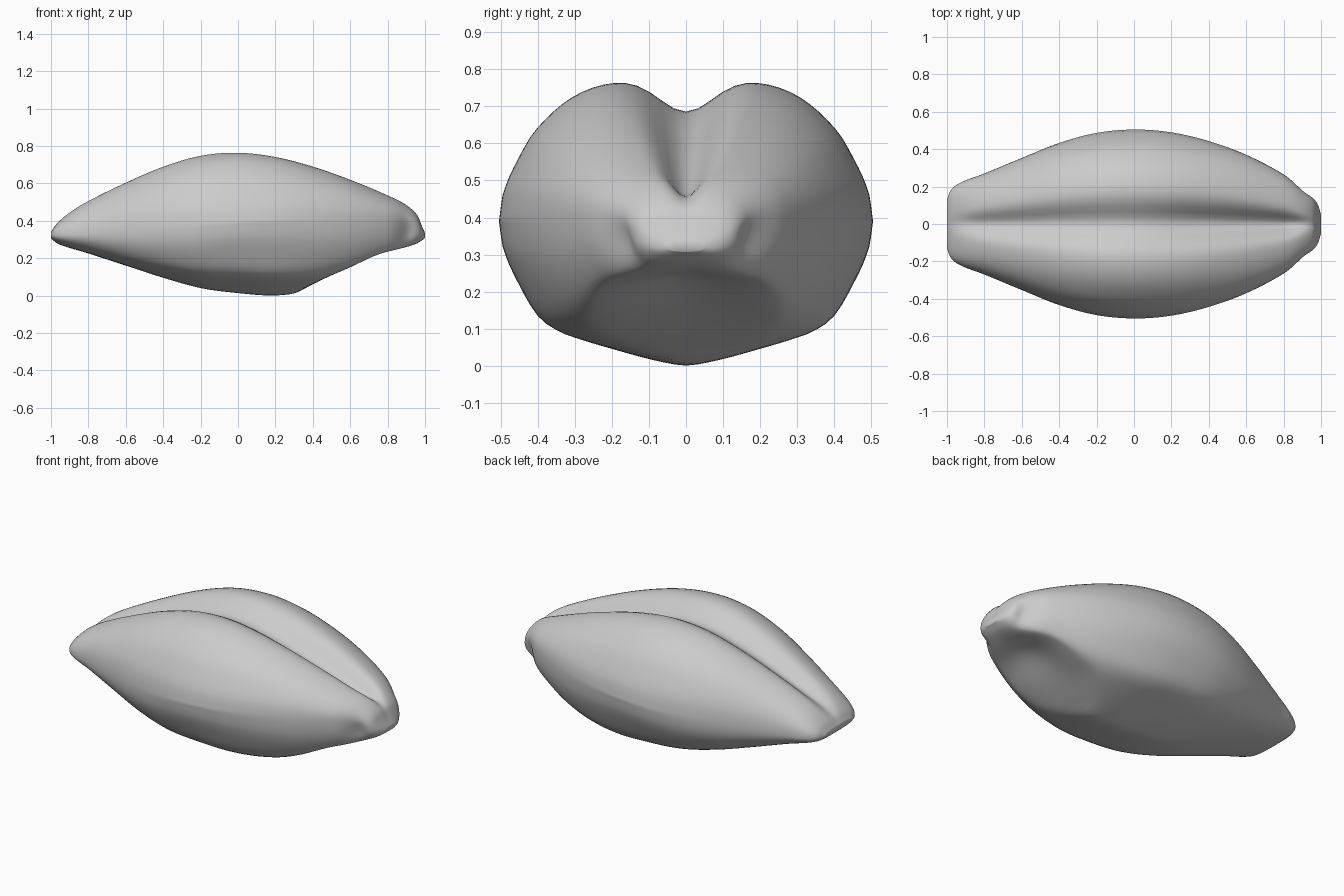
import bpy, bmesh, math

if "Cube" in bpy.data.objects:
    bpy.data.objects.remove(bpy.data.objects["Cube"], do_unlink=True)


def curve(knots):
    """Return a smooth function through (position, value) knots."""
    def value(x):
        last = len(knots) - 1
        i = 0
        while i < last - 1 and x > knots[i + 1][0]:
            i += 1

        def slope(k):
            a, b = knots[max(k - 1, 0)], knots[min(k + 1, last)]
            return (b[1] - a[1]) / (b[0] - a[0])

        (xa, va), (xb, vb) = knots[i], knots[i + 1]
        span = xb - xa
        t = (x - xa) / span
        return ((1 + 2 * t) * (1 - t) ** 2 * va + t * (1 - t) ** 2 * span * slope(i)
                + t * t * (3 - 2 * t) * vb + t * t * (t - 1) * span * slope(i + 1))
    return value


def bump(x, centre, radius):
    return math.exp(-((x - centre) / radius) ** 2)


def soft_max(a, b, softness):
    return (a + b + math.hypot(a - b, softness)) / 2


# Outlines along the length of the grain
half_width = curve([(-1, .13), (-.98, .18), (-.93, .22), (-.8, .27), (-.6, .353), (-.4, .433),
                    (-.2, .487), (0, .505), (.2, .49), (.4, .443), (.6, .37), (.8, .265),
                    (.9, .185), (.955, .145), (.985, .1), (1, .05)])
top = curve([(-1, .34), (-.97, .385), (-.9, .447), (-.8, .51), (-.6, .61), (-.4, .695),
             (-.2, .752), (0, .767), (.2, .745), (.4, .695), (.6, .625), (.8, .54),
             (.9, .487), (.96, .43), (.98, .38), (1, .335)])
belly = curve([(-1, .305), (-.96, .275), (-.8, .225), (-.6, .16), (-.4, .095), (-.2, .04),
               (0, .013), (.2, 0), (.4, .025), (.6, .085), (.8, .175), (.95, .265), (1, .305)])
germ_floor = curve([(-1, -.9), (0, -.3), (.3, -.005), (.45, .08), (.6, .145), (.75, .215),
                    (.9, .255), (.97, .275), (1, .285)])
middle = curve([(-1, .32), (-.6, .35), (0, .39), (.5, .4), (.85, .4), (.95, .36), (1, .32)])
groove = curve([(-1, 0), (-.8, .05), (-.4, .08), (0, .082), (.4, .105), (.8, .075),
                (.95, .01), (1, 0)])

# Shape of the rounded back and keel, from centre to side
lobe = curve([(0, 1), (.36, 1), (.6, .895), (.8, .66), (.9, .44), (.98, .19), (1, 0)])
keel = curve([(0, 1), (.05, .995), (.2, .955), (.4, .885), (.6, .81), (.7, .76), (.8, .66),
              (.9, .43), (.98, .18), (1, 0)])


def rounded(u):
    return max(0, 1 - u ** 3) ** .43


def blend(a, b, amount):
    return a + (b - a) * amount


STEPS = 24


def section(x):
    """One closed cross-section: creased back above, keel and germ hollow below."""
    w, mid = half_width(x), middle(x)
    points = []
    for k in range(4 * STEPS):
        angle = math.pi * k / (2 * STEPS)
        u = math.cos(angle)
        side = abs(u)
        if math.sin(angle) >= 0:
            shape = blend(rounded(side), lobe(side), bump(x, .05, .55))
            z = mid + (top(x) - mid) * shape
            z -= groove(x) * bump(side, 0, .2)
        else:
            shape = blend(rounded(side), keel(side), bump(x, .1, .48))
            z = mid - (mid - belly(x)) * shape
            # Flat scooped germ cut into the belly
            floor = germ_floor(x) + .03 * bump(x, .68, .16) * bump(side, 0, .45)
            z = soft_max(z, floor, .015)
        # Slight pinch behind the small tip
        pinch = 1 - .12 * bump(x, .91, .045) * bump(z, .33, .06)
        points.append((x, w * u * pinch, z))
    return points


# Grain body, lofted with rings packed toward both ends
bm = bmesh.new()
rings = []
COUNT = 100
for i in range(COUNT + 1):
    x = -math.cos(math.pi * i / COUNT)
    rings.append([bm.verts.new(p) for p in section(x)])
for a, b in zip(rings, rings[1:]):
    for k in range(len(a)):
        n = (k + 1) % len(a)
        bm.faces.new((a[k], a[n], b[n], b[k]))
bm.faces.new(rings[0])
bm.faces.new(rings[-1])
bmesh.ops.recalc_face_normals(bm, faces=bm.faces)
mesh = bpy.data.meshes.new("grain_body")
bm.to_mesh(mesh)
bm.free()
grain = bpy.data.objects.new("grain_body", mesh)
bpy.context.collection.objects.link(grain)

# Plain grey husk
husk = bpy.data.materials.new("husk_grey")
husk.use_nodes = True
grey = (.6, .6, .6, 1)
husk.diffuse_color = grey
husk.node_tree.nodes["Principled BSDF"].inputs["Base Color"].default_value = grey
mesh.materials.append(husk)

bpy.context.view_layer.objects.active = grain
grain.select_set(True)
bpy.ops.object.shade_smooth_by_angle(angle=math.radians(60))
